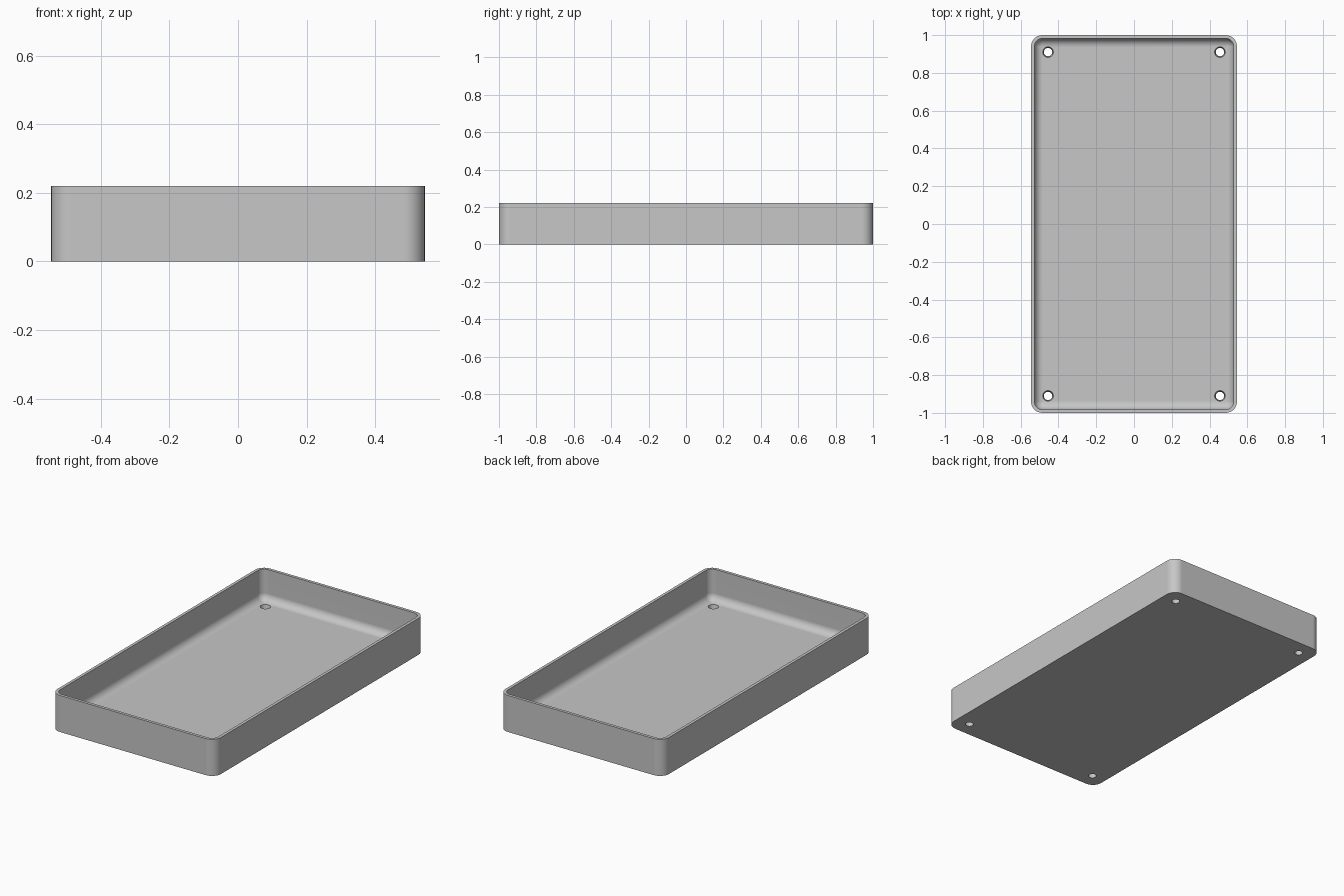
import bpy, bmesh, math

default = bpy.data.objects.get("Cube")
if default:
    bpy.data.objects.remove(default, do_unlink=True)

HALF_X, HALF_Y, HEIGHT = 0.545, 1.0, 0.22
CORNER, WALL, FLOOR, FILLET = 0.06, 0.018, 0.033, 0.044
STEPS = 8

grey = bpy.data.materials.new("plain grey")
grey.use_nodes = True
colour = (0.57, 0.57, 0.57, 1)
grey.diffuse_color = colour
grey.node_tree.nodes["Principled BSDF"].inputs["Base Color"].default_value = colour


def rounded_loop(bm, inset, z):
    """Ring of vertices: a rounded rectangle moved inwards by inset."""
    r = max(CORNER - inset, 0.006)
    cx, cy = HALF_X - inset - r, HALF_Y - inset - r
    ring = []
    for quarter, (sx, sy) in enumerate([(1, 1), (-1, 1), (-1, -1), (1, -1)]):
        for i in range(STEPS + 1):
            a = (quarter + i / STEPS) * math.pi / 2
            ring.append(bm.verts.new((sx * cx + r * math.cos(a),
                                      sy * cy + r * math.sin(a), z)))
    return ring


# Tray section: outer wall, rim, inner wall, then the fillet down to the floor
profile = [(0, 0), (0, HEIGHT), (WALL, HEIGHT)]
for i in range(STEPS + 1):
    a = i / STEPS * math.pi / 2
    profile.append((WALL + FILLET * (1 - math.cos(a)),
                    FLOOR + FILLET * (1 - math.sin(a))))

bm = bmesh.new()
rings = [rounded_loop(bm, inset, z) for inset, z in profile]
for low, high in zip(rings, rings[1:]):
    for i in range(len(low)):
        j = (i + 1) % len(low)
        bm.faces.new((low[i], low[j], high[j], high[i]))
bm.faces.new(rings[0][::-1])
bm.faces.new(rings[-1])
bmesh.ops.recalc_face_normals(bm, faces=bm.faces)
mesh = bpy.data.meshes.new("tray")
bm.to_mesh(mesh)
bm.free()
mesh.materials.append(grey)
tray = bpy.data.objects.new("tray", mesh)
bpy.context.collection.objects.link(tray)

# Four tapered screw holes through the floor, one near each corner
cutters = []
for sx in (-1, 1):
    for sy in (-1, 1):
        bpy.ops.mesh.primitive_cone_add(vertices=32, radius1=0.016, radius2=0.034,
                                        depth=3 * FLOOR,
                                        location=(sx * 0.455, sy * 0.91, FLOOR / 2))
        cutter = bpy.context.object
        cutter.name = "hole_cutter"
        cutter.hide_render = True
        cutter.data.materials.append(grey)
        cutters.append(cutter)

bpy.ops.object.select_all(action='DESELECT')
tray.select_set(True)
bpy.context.view_layer.objects.active = tray
for cutter in cutters:
    cut = tray.modifiers.new("screw hole", 'BOOLEAN')
    cut.operation = 'DIFFERENCE'
    cut.solver = 'EXACT'
    cut.object = cutter
    bpy.ops.object.modifier_apply(modifier=cut.name)
for cutter in cutters:
    bpy.data.objects.remove(cutter, do_unlink=True)

# Smooth corners and fillet, crisp rim and base, flat large faces
bpy.ops.object.shade_smooth_by_angle(angle=math.radians(35))
flat = tray.modifiers.new("flat panels", 'WEIGHTED_NORMAL')
flat.keep_sharp = True
